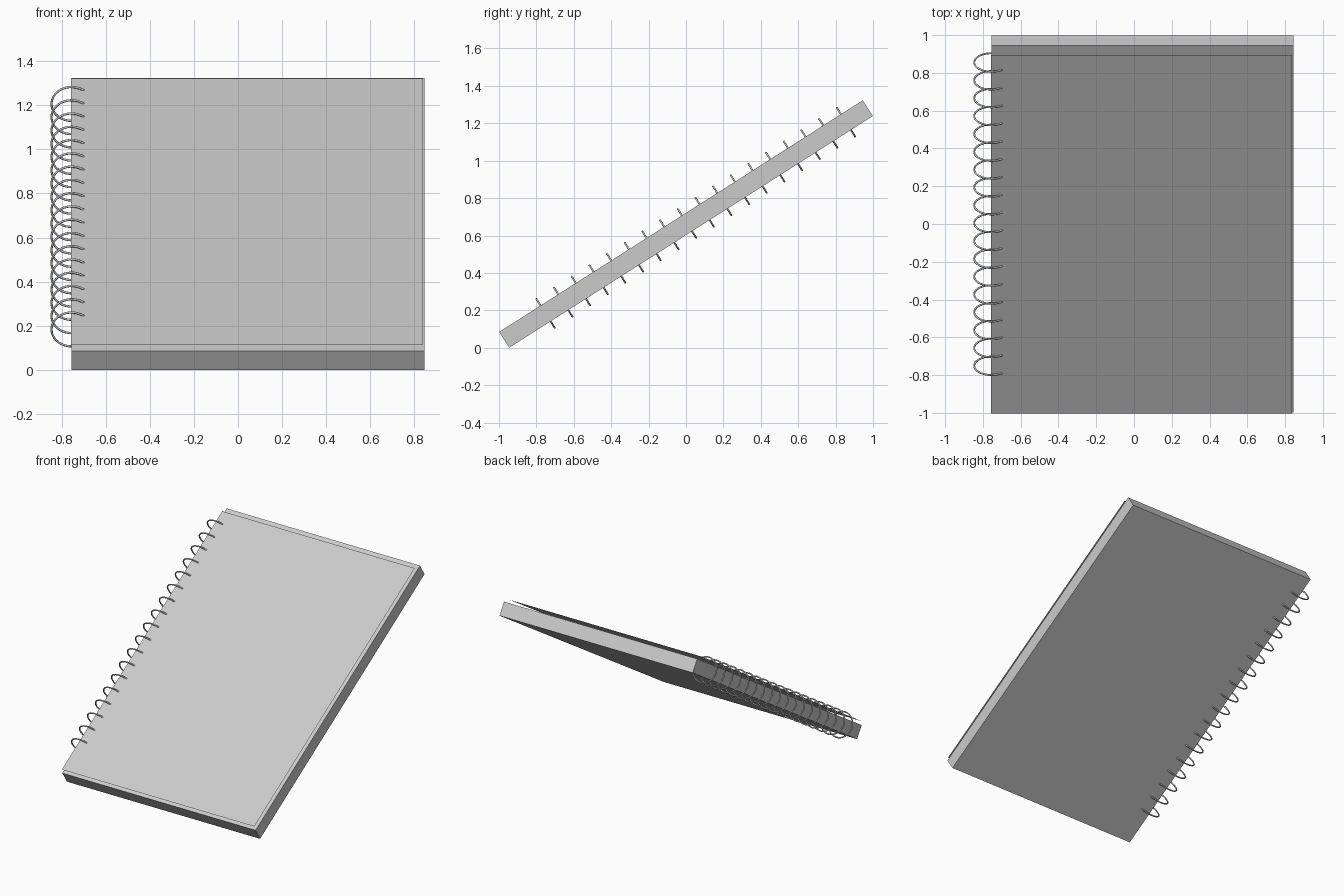
import bpy
import math
from mathutils import Matrix

if "Cube" in bpy.data.objects:
    bpy.data.objects.remove(bpy.data.objects["Cube"])

TILT = math.radians(32.5)
LENGTH, THICK = 2.305, 0.10
LEFT, RIGHT = -0.755, 0.845
RINGS = 18

# Frame of the leaning pad: local y runs up the page, local z is the page normal
pad = Matrix.Translation((0, 0, 0.6615)) @ Matrix.Rotation(TILT, 4, 'X')


def place(obj, name, loc, scale=(1, 1, 1), turn=Matrix.Identity(4)):
    obj.name = name
    obj.data.name = name
    obj.matrix_world = pad @ Matrix.Translation(loc) @ turn @ Matrix.Diagonal((*scale, 1))
    return obj


# Page block
bpy.ops.mesh.primitive_cube_add(size=1)
place(bpy.context.object, "page_block", ((LEFT + RIGHT) / 2, 0, 0),
      (RIGHT - LEFT, LENGTH, THICK))

# Thin cover sheet floating just above the pages
x0, x1, y0, y1 = -0.757, 0.837, -1.141, 1.109
bpy.ops.mesh.primitive_plane_add(size=1)
place(bpy.context.object, "cover_sheet", ((x0 + x1) / 2, (y0 + y1) / 2, 0.075),
      (x1 - x0, y1 - y0, 1))

# Row of binding rings along the left edge
bpy.ops.mesh.primitive_torus_add(major_radius=0.091, minor_radius=0.005,
                                 major_segments=48, minor_segments=10)
bpy.ops.object.shade_smooth()
first = bpy.context.object
upright = Matrix.Rotation(math.pi / 2, 4, 'X')
start, end = -0.89, 1.014
for i in range(RINGS):
    ring = first
    if i:
        ring = bpy.data.objects.new("binding_ring", first.data)
        bpy.context.collection.objects.link(ring)
    y = start + (end - start) * i / (RINGS - 1)
    place(ring, "binding_ring", (LEFT, y, 0), turn=upright)
